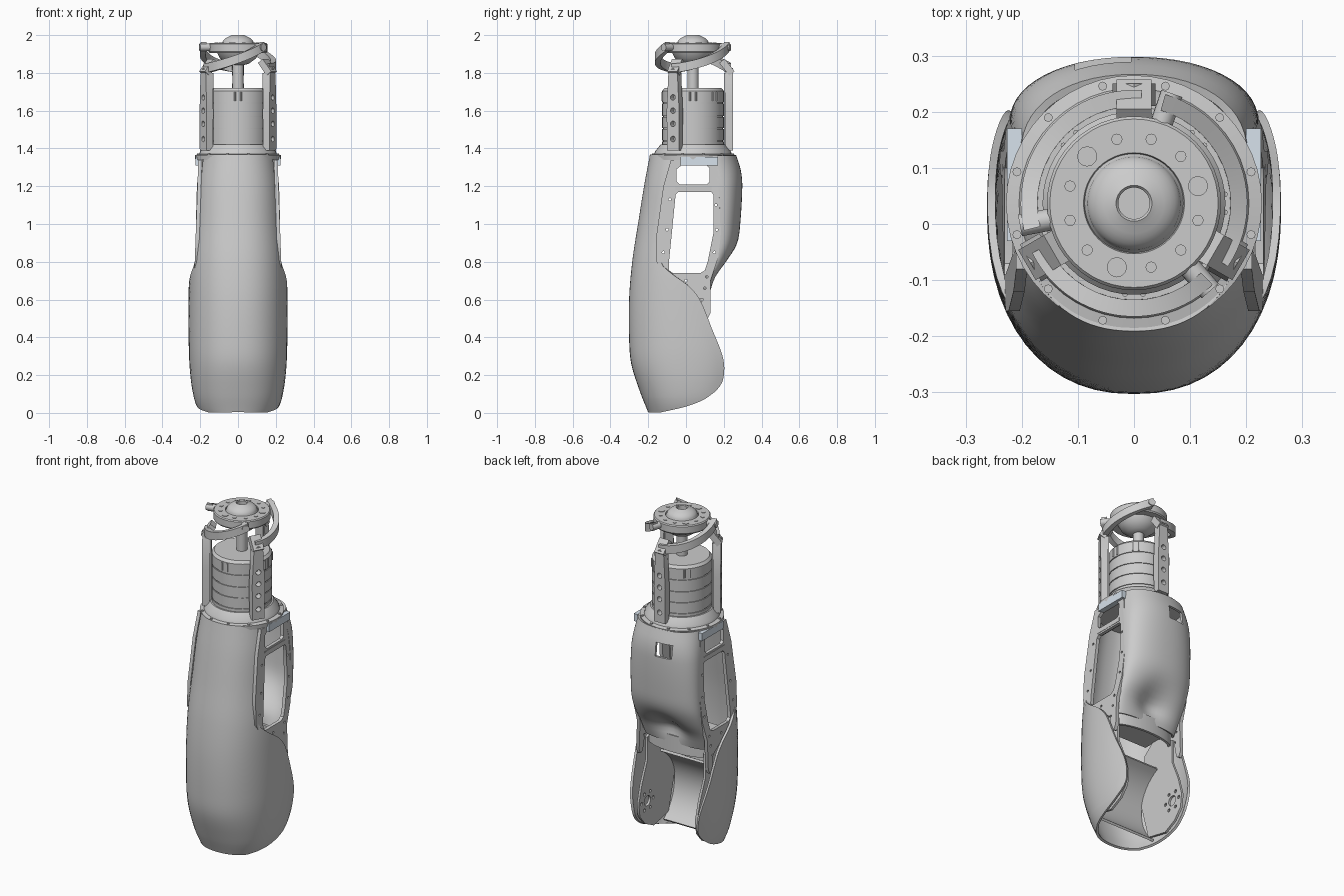
import bpy, bmesh, math
from math import sin, cos, pi, radians
from mathutils import Matrix, Vector

if "Cube" in bpy.data.objects:
    bpy.data.objects.remove(bpy.data.objects["Cube"])

CY = 0.037  # y of the wrist axis


def finish(ob, name, angle=35):
    """Bake modifiers or curve to a clean mesh and shade it."""
    dg = bpy.context.evaluated_depsgraph_get()
    me = bpy.data.meshes.new_from_object(ob.evaluated_get(dg))
    me.transform(ob.matrix_world)
    bpy.data.objects.remove(ob)
    out = bpy.data.objects.new(name, me)
    bpy.context.collection.objects.link(out)
    me.shade_smooth()
    me.set_sharp_from_angle(angle=radians(angle))
    return out


def from_bm(bm, name, solid=0, cutter=None):
    bmesh.ops.recalc_face_normals(bm, faces=bm.faces)
    me = bpy.data.meshes.new(name)
    bm.to_mesh(me)
    bm.free()
    ob = bpy.data.objects.new(name, me)
    bpy.context.collection.objects.link(ob)
    if solid:
        m = ob.modifiers.new("thick", 'SOLIDIFY')
        m.thickness, m.offset = solid, 0
    if cutter:
        m = ob.modifiers.new("cut", 'BOOLEAN')
        m.operation, m.object = 'DIFFERENCE', cutter
    bpy.context.view_layer.update()
    return finish(ob, name)


def grid(name, rows, solid=0, cutter=None, loop=False):
    """Skin rows of points."""
    bm = bmesh.new()
    vs = [[bm.verts.new(p) for p in r] for r in rows]
    n = len(vs[0])
    for a, b in zip(vs, vs[1:]):
        for i in range(n if loop else n - 1):
            j = (i + 1) % n
            bm.faces.new((a[i], a[j], b[j], b[i]))
    if loop and not solid:
        for r in (vs[0], vs[-1]):
            bm.faces.new(r)
    return from_bm(bm, name, solid, cutter)


def lathe(name, prof, seg=48):
    """Revolve (r, z) pairs about the wrist axis."""
    return grid(name, [[(r * cos(2 * pi * i / seg), CY + r * sin(2 * pi * i / seg), z)
                        for i in range(seg)] for r, z in prof], loop=True)


def cyl(name, p, axis, r, h, seg=16):
    bm = bmesh.new()
    rot = Vector((0, 0, 1)).rotation_difference(Vector(axis)).to_matrix().to_4x4()
    bmesh.ops.create_cone(bm, cap_ends=True, segments=seg, radius1=r, radius2=r, depth=h,
                          matrix=Matrix.Translation(p) @ rot)
    return from_bm(bm, name)


def box(name, p, size, rot=Matrix()):
    bm = bmesh.new()
    bmesh.ops.create_cube(bm, size=1, matrix=Matrix.Translation(p) @ rot @ Matrix.Diagonal((*size, 1)))
    return from_bm(bm, name)


def circle(u, v, r, n=14):
    return [(u + r * cos(2 * pi * i / n), v + r * sin(2 * pi * i / n)) for i in range(n)]


def plate(name, loops, thick, mat):
    """Flat filled outline with holes, placed by a matrix."""
    cu = bpy.data.curves.new(name, 'CURVE')
    cu.dimensions, cu.fill_mode, cu.extrude = '2D', 'BOTH', thick / 2
    for pts in loops:
        s = cu.splines.new('POLY')
        s.points.add(len(pts) - 1)
        for q, (u, v) in zip(s.points, pts):
            q.co = (u, v, 0, 1)
        s.use_cyclic_u = True
    ob = bpy.data.objects.new(name, cu)
    bpy.context.collection.objects.link(ob)
    bpy.context.view_layer.update()
    out = finish(ob, name)
    out.data.transform(mat)
    if mat.determinant() < 0:
        out.data.flip_normals()
    return out


def interp(t, z):
    """Smooth cubic through a table of (z, value)."""
    k = max(i for i in range(len(t) - 1) if i == 0 or t[i][0] <= z)
    slope = lambda i: ((t[min(i + 1, len(t) - 1)][1] - t[max(i - 1, 0)][1]) /
                       (t[min(i + 1, len(t) - 1)][0] - t[max(i - 1, 0)][0]))
    (z0, a), (z1, b) = t[k], t[k + 1]
    h = z1 - z0
    s = (z - z0) / h
    return (a * (2*s**3 - 3*s*s + 1) + b * (3*s*s - 2*s**3)
            + h * (slope(k) * (s**3 - 2*s*s + s) + slope(k + 1) * (s**3 - s*s)))


spow = lambda c, p: math.copysign(abs(c) ** p, c)

# front shell: superellipse sections cut off at the side edge
FRONT = [(0, -.2), (.1, -.24), (.25, -.288), (.38, -.3), (.6, -.3), (.8, -.283), (1, -.252), (1.2, -.22), (1.36, -.19)]
WIDTH = [(0, .205), (.05, .225), (.1, .238), (.2, .252), (.35, .26), (.65, .26), (.8, .255), (1, .237), (1.2, .222), (1.36, .198)]
EDGE = [(0, -.13), (.03, 0), (.07, .1), (.14, .18), (.22, .2), (.3, .19), (.43, .14), (.6, .07), (.67, .01),
        (.72, -.06), (.78, -.125), (.9, -.14), (1.15, -.11), (1.36, -.07)]
rows = []
zs = [.01 * i for i in range(8)] + [.08 + 1.28 * i / 50 for i in range(51)]
for z in zs:
    yf, w, yr, yc, p = interp(FRONT, z) + .006, interp(WIDTH, z) - .006, interp(EDGE, z), .03, .88
    d = yc - yf
    tm = math.acos(spow((yc - yr) / d, 1 / p))
    ts = [tm * (i / 16 - 1) for i in range(33)]
    rows.append([(w * spow(sin(t), p), yc - d * spow(cos(t), p), z + .006) for t in ts])
grid("front_shell", rows, .014)

# rear shell with elbow scoop and a small port
REAR = [(.63, .125), (.72, .165), (.8, .22), (.9, .265), (1, .28), (1.2, .291), (1.28, .284), (1.36, .26)]
SIDE = [(.63, .08), (.7, .11), (.8, .15), (.9, .175), (1.2, .17), (1.36, .12)]
RW = [(.63, .2), (.8, .215), (1, .215), (1.2, .21), (1.36, .195)]
rows = []
for k in range(31):
    z = .63 + .73 * k / 30
    yb, ye, w = interp(REAR, z), interp(SIDE, z), interp(RW, z)
    row = []
    for i in range(29):
        t = pi * (i / 28 - .5)
        x = w * spow(sin(t), .92)
        dip = .06 * math.exp(-(x / .1) ** 2 - ((z - .74) / .08) ** 2)
        row.append((x, ye + (yb - ye) * abs(cos(t)) ** .85 - dip, z))
    rows.append(row)
port = box("port_cutter", (-.055, .28, 1.25), (.1, .12, .08))
port.hide_render = True
grid("rear_shell", rows, .014, port)
bpy.data.objects.remove(port)

# curved band under the rear shell, elbow trough and cross web
arc = [pi * (i / 16 - .5) for i in range(17)]
grid("elbow_band", [[(.195 * sin(t), .055 + .065 * cos(t), z) for t in arc] for z in (.57, .67)], .014)
grid("elbow_trough", [[(x, .08 + .25 * cos(a), .25 + .25 * sin(a)) for x in (-.19, .19)]
                      for a in [radians(115 + 7.5 * i) for i in range(17)]], .014)
box("cross_web", (0, -.03, .66), (.38, .2, .012))

# side frames and elbow plates, mirrored
frame = [(-.08, 1.34), (.16, 1.34), (.178, 1.2), (.185, .95), (.17, .82), (.13, .7), (.13, .53), (.115, .5),
         (.095, .51), (.08, .6), (.02, .64), (-.1, .7), (-.155, .8), (-.155, .95), (-.12, 1.2)]
window = [(-.04, 1.17), (.135, 1.17), (.145, 1.155), (.145, .95), (.115, .8), (.1, .755), (.075, .74),
          (-.07, .74), (-.09, .755), (-.09, .8), (-.055, 1.155)]
slot = [(-.035, 1.21), (.11, 1.21), (.125, 1.225), (.125, 1.295), (.11, 1.31), (-.025, 1.31), (-.05, 1.29), (-.05, 1.225)]
screws = [(-.085, 1.13), (-.1, .97), (-.12, .85), (.158, 1.1), (.163, .97), (.15, .85), (.11, .72), (.1, .66), (.085, .6), (0, .7)]
clevis = [(-.1, .08), (.04, .05), (.12, .09), (.17, .15), (.18, .23), (.15, .34), (.1, .46), (.1, .6), (-.05, .67), (-.13, .6), (-.16, .3)]
hub = [circle(.1, .22, .03)] + [circle(*q, .01, 8) for q in circle(.1, .22, .055, 6)]
blue = bpy.data.materials.new("pale_blue")
blue.diffuse_color = (.68, .76, .84, 1)
blue.use_nodes = True
blue.node_tree.nodes["Principled BSDF"].inputs["Base Color"].default_value = blue.diffuse_color
for s, side in ((1, "right"), (-1, "left")):
    lean = .035
    m = Matrix(((0, -s * lean, s, s * (.2 + 1.34 * lean)), (1, 0, 0, 0), (0, 1, 0, 0), (0, 0, 0, 1)))
    plate(f"side_frame_{side}", [frame, window, slot] + [circle(u, v, .007, 8) for u, v in screws], .02, m)
    m = Matrix(((0, 0, s, s * .192), (1, 0, 0, 0), (0, 1, 0, 0), (0, 0, 0, 1)))
    plate(f"elbow_plate_{side}", [clevis] + hub, .014, m)
    b = box(f"collar_bracket_{side}", (s * .213, .07, 1.332), (.026, .2, .045))
    b.data.materials.append(blue)
    box(f"window_sill_{side}", (s * .2, .04, 1.19), (.035, .19, .02))

# collar, wrist motor with grooves, shaft
lathe("collar", [(.14, 1.335), (.226, 1.34), (.228, 1.365), (.205, 1.37), (.2, 1.385), (.172, 1.42), (.12, 1.42)])
for i in range(12):
    a = 2 * pi * (i + .5) / 12
    cyl("collar_bolt", (.216 * cos(a), CY + .216 * sin(a), 1.367), (0, 0, 1), .008, .012, 8)
prof = [(.15, 1.38)]
for lo, hi in ((1.39, 1.437), (1.443, 1.502), (1.508, 1.567), (1.573, 1.637)):
    prof += [(.163, lo), (.163, hi), (.158, hi), (.158, hi + .006)]
lathe("wrist_motor", prof + [(.163, 1.643), (.163, 1.705), (.15, 1.72), (.06, 1.72)])
cyl("wrist_shaft", (0, CY, 1.79), (0, 0, 1), .03, .16, 24)
for a in (-90, 0, 45, 135):
    d = Vector((cos(radians(a)), sin(radians(a)), 0))
    for o in (-.016, .016):
        cyl("motor_peg", Vector((0, CY, 1.675)) + d * .162 + Vector((-d.y, d.x, 0)) * o, (0, 0, 1), .005, .05, 8)

# three arms with curved links to the head
arm = [(-.036, 1.39), (.036, 1.39), (.038, 1.6), (.028, 1.79), (.018, 1.815), (0, 1.825), (-.018, 1.815), (-.028, 1.79), (-.038, 1.6)]
for n, deg in enumerate((90, 210, 330), 1):
    a = radians(deg)
    R = Matrix.Translation((0, CY, 0)) @ Matrix.Rotation(a, 4, 'Z')
    m = R @ Matrix(((0, 0, 1, .193), (1, 0, 0, 0), (0, 1, 0, 0), (0, 0, 0, 1)))
    plate(f"arm_{n}", [arm] + [circle(0, z, .015) for z in (1.45, 1.53, 1.6, 1.67)], .04, m)
    box(f"arm_rib_{n}", R @ Vector((.17, 0, 1.6)), (.01, .05, .4), Matrix.Rotation(a, 4, 'Z'))
    tilt = Matrix.Rotation(a, 4, 'Z') @ Matrix.Rotation(radians(-38), 4, 'Y')
    box(f"arm_knuckle_{n}", R @ Vector((.18, 0, 1.83)), (.036, .062, .085), tilt)
    rows = []
    for i in range(25):
        t = i / 24
        b, z = radians(deg - 4 + 108 * t), 1.825 + .115 * t ** 1.6
        rows.append([(r * cos(b), CY + r * sin(b), z + dz) for r, dz in
                     ((.172, -.024), (.202, -.024), (.202, .024), (.172, .024))])
    grid(f"curved_link_{n}", rows, loop=True)
    b = radians(deg + 101)
    d = Vector((cos(b), sin(b), 0))
    cyl(f"link_pivot_{n}", Vector((0, CY, 1.935)) + d * .175, d, .02, .064)

# head: bell, flange and dome with an open bore
dome = [(.084 * cos(t), 1.955 + .046 * sin(t)) for t in [radians(10 * i) for i in range(7)]]
lathe("head", [(.028, 1.84), (.06, 1.85), (.095, 1.877), (.11, 1.905), (.15, 1.905), (.155, 1.912), (.155, 1.952),
               (.15, 1.958), (.09, 1.958), (.088, 1.95)] + dome + [(.032, 2.0), (.028, 1.995), (.028, 1.9)])
for i in range(12):
    a = radians(30 * i + 15)
    big = i % 4 == 0
    cyl("head_bolt", (.118 * cos(a), CY + .118 * sin(a), 1.957), (0, 0, 1), .018 if big else .01, .008, 12)
